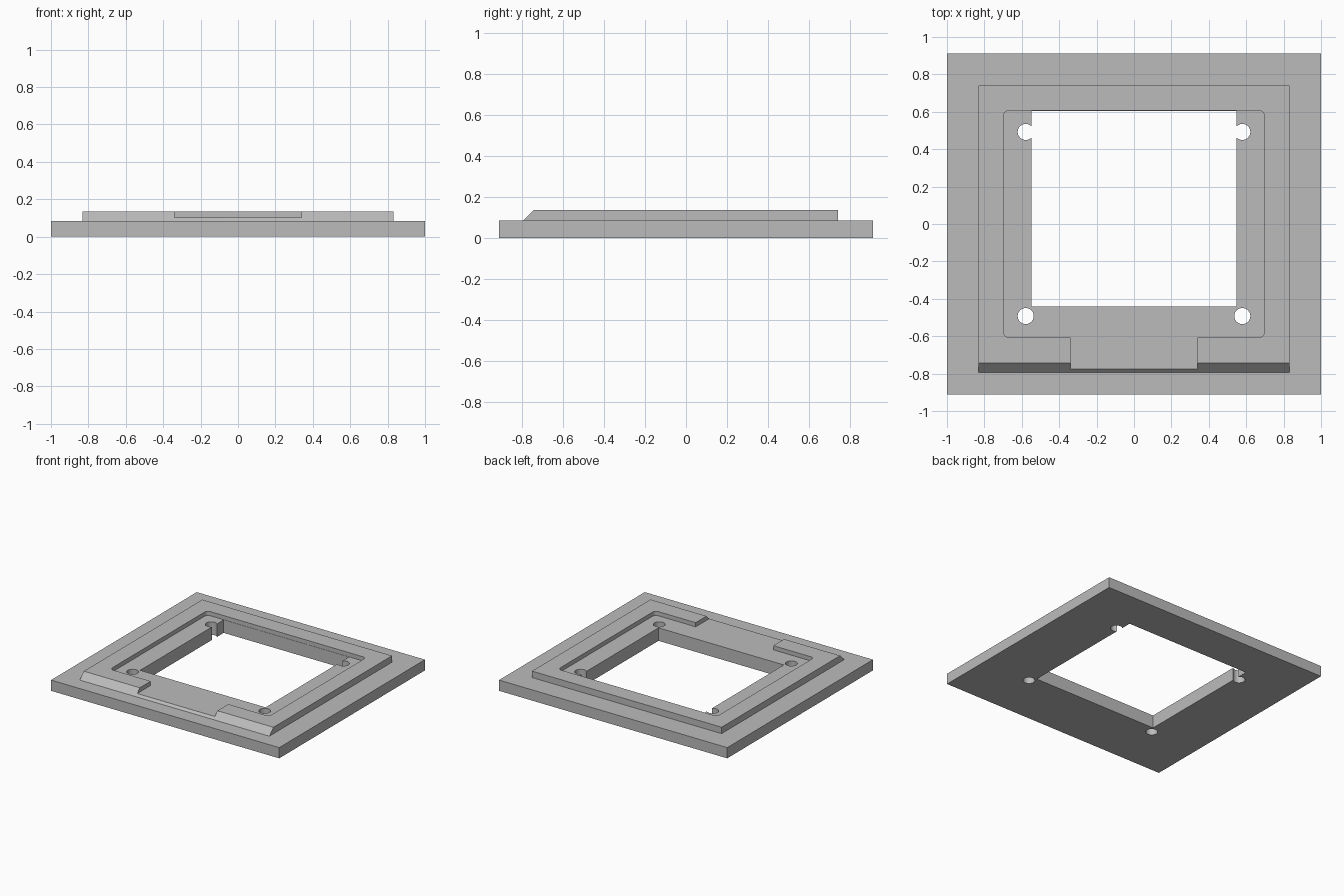
import bpy, bmesh, math

if "Cube" in bpy.data.objects:
    bpy.data.objects.remove(bpy.data.objects["Cube"])

grey = bpy.data.materials.new("plain grey")
grey.diffuse_color = (0.5, 0.5, 0.5, 1)
grey.use_nodes = True
grey.node_tree.nodes["Principled BSDF"].inputs["Base Color"].default_value = grey.diffuse_color


def prism(name, outline, axis, lo, hi):
    """Extrude a 2D outline: axis 'z' takes (x, y) points, axis 'x' takes (y, z)."""
    bm = bmesh.new()
    place = (lambda a, b, t: (a, b, t)) if axis == "z" else (lambda a, b, t: (t, a, b))
    face = bm.faces.new([bm.verts.new(place(a, b, lo)) for a, b in outline])
    ext = bmesh.ops.extrude_face_region(bm, geom=[face])["geom"]
    step = place(0, 0, hi - lo)
    bmesh.ops.translate(bm, vec=step, verts=[v for v in ext if isinstance(v, bmesh.types.BMVert)])
    bmesh.ops.recalc_face_normals(bm, faces=bm.faces)
    mesh = bpy.data.meshes.new(name)
    bm.to_mesh(mesh)
    bm.free()
    mesh.materials.append(grey)
    ob = bpy.data.objects.new(name, mesh)
    bpy.context.collection.objects.link(ob)
    return ob


def rect(x0, x1, y0, y1):
    return [(x0, y0), (x1, y0), (x1, y1), (x0, y1)]


def rounded(x, y, r, n=6):
    """Rectangle outline of half sizes x, y with rounded corners."""
    pts = []
    for k, (sx, sy) in enumerate([(1, 1), (-1, 1), (-1, -1), (1, -1)]):
        for i in range(n + 1):
            a = (k + i / n) * math.pi / 2
            pts.append((sx * (x - r) + r * math.cos(a), sy * (y - r) + r * math.sin(a)))
    return pts


def circle(cx, cy, r, n=32):
    return [(cx + r * math.cos(2 * math.pi * i / n), cy + r * math.sin(2 * math.pi * i / n))
            for i in range(n)]


def combine(target, tool, operation):
    mod = target.modifiers.new(operation.lower(), "BOOLEAN")
    mod.object, mod.operation, mod.solver = tool, operation, "EXACT"
    bpy.context.view_layer.objects.active = target
    bpy.ops.object.modifier_apply(modifier=mod.name)
    bpy.data.objects.remove(tool)


BASE, FLOOR, TOP = 0.085, 0.103, 0.136

# Flat base plate with a raised rim whose front edge is sloped
frame = prism("mounting_frame", rect(-1, 1, -0.912, 0.912), "z", 0, BASE)
rim = prism("raised_rim", [(-0.794, 0.04), (0.741, 0.04), (0.741, TOP), (-0.743, TOP),
                           (-0.794, BASE)], "x", -0.831, 0.831)
combine(frame, rim, "UNION")

# Rounded recess, and the channel that opens it to the front
combine(frame, prism("recess_cutter", rounded(0.697, 0.607, 0.03), "z", FLOOR, 0.3), "DIFFERENCE")
combine(frame, prism("channel_cutter", rect(-0.34, 0.34, -0.95, -0.5), "z", FLOOR, 0.3), "DIFFERENCE")

# Through window
combine(frame, prism("window_cutter", rect(-0.549, 0.549, -0.44, 0.605), "z", -0.1, 0.3), "DIFFERENCE")

# Four screw holes
for sx in (-1, 1):
    for sy in (-1, 1):
        combine(frame, prism("hole_cutter", circle(sx * 0.579, sy * 0.492, 0.043), "z", -0.1, 0.3),
                "DIFFERENCE")

# Smooth hole walls and recess corners, crisp edges elsewhere
bpy.ops.object.select_all(action="DESELECT")
frame.select_set(True)
bpy.context.view_layer.objects.active = frame
bpy.ops.object.shade_smooth_by_angle(angle=math.radians(30))
